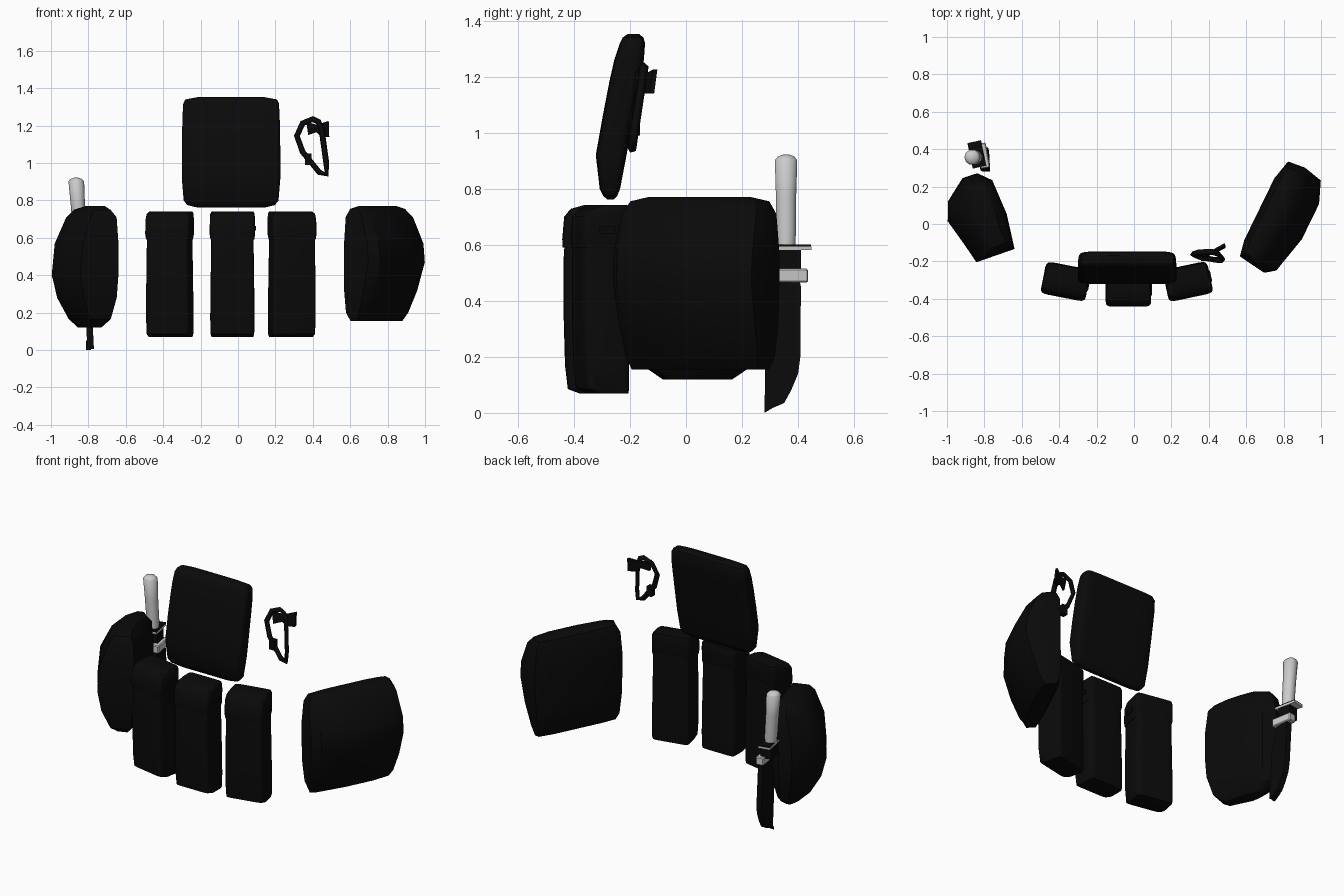
import bpy, bmesh, math
from mathutils import Vector, Matrix

if "Cube" in bpy.data.objects:
    bpy.data.objects.remove(bpy.data.objects["Cube"])


def material(name, value):
    m = bpy.data.materials.new(name)
    m.diffuse_color = (value, value, value, 1)
    m.use_nodes = True
    m.node_tree.nodes["Principled BSDF"].inputs["Base Color"].default_value = m.diffuse_color
    return m


BLACK = material("black fabric", 0.003)
GREY = material("light grey metal", 0.6)


def finish(name, bm, mat, angle=35):
    bmesh.ops.recalc_face_normals(bm, faces=bm.faces)
    me = bpy.data.meshes.new(name)
    bm.to_mesh(me)
    bm.free()
    me.materials.append(mat)
    ob = bpy.data.objects.new(name, me)
    bpy.context.collection.objects.link(ob)
    bpy.context.view_layer.objects.active = ob
    ob.select_set(True)
    bpy.ops.object.shade_smooth_by_angle(angle=math.radians(angle))
    ob.select_set(False)
    return ob


def rounded(n=24, power=0.3):
    """Rounded square outline: u in -1..1, v in 0..1"""
    pts = []
    for i in range(n):
        t = 2 * math.pi * (i + 0.5) / n
        c, s = math.cos(t), math.sin(t)
        u = math.copysign(abs(c) ** power, c)
        v = math.copysign(abs(s) ** power, s)
        pts.append((u, 0.5 + 0.5 * v))
    return pts


def loft(name, outline, levels, centre, degrees, flip=1, mat=BLACK):
    """Stack outlines at levels (z, half length, v start, v end)"""
    a = math.radians(degrees)
    ud = Vector((math.cos(a), math.sin(a), 0))
    vd = Vector((-math.sin(a), math.cos(a), 0)) * flip
    bm = bmesh.new()
    rings = []
    for z, half, v0, v1 in levels:
        base = Vector((centre[0], centre[1], z))
        rings.append([bm.verts.new(base + ud * u * half + vd * (v0 + (v1 - v0) * v))
                      for u, v in outline])
    n = len(outline)
    for r, s in zip(rings, rings[1:]):
        for i in range(n):
            j = (i + 1) % n
            bm.faces.new((r[i], r[j], s[j], s[i]))
    bm.faces.new(rings[0])
    bm.faces.new(rings[-1])
    return finish(name, bm, mat)


def box(name, centre, size, degrees=0, mat=BLACK, bevel=0.0):
    bm = bmesh.new()
    m = (Matrix.Translation(centre) @ Matrix.Rotation(math.radians(degrees), 4, 'Z')
         @ Matrix.Diagonal((*size, 1)))
    bmesh.ops.create_cube(bm, size=1, matrix=m)
    if bevel:
        bmesh.ops.bevel(bm, geom=bm.edges[:], offset=bevel, segments=1, affect='EDGES')
    return finish(name, bm, mat)


def plate(name, points, offset, mat=BLACK):
    """Solid between a polygon and its shifted copy"""
    bm = bmesh.new()
    f = bm.faces.new([bm.verts.new(p) for p in points])
    ext = bmesh.ops.extrude_face_region(bm, geom=[f], use_keep_orig=True)
    vs = [g for g in ext['geom'] if isinstance(g, bmesh.types.BMVert)]
    bmesh.ops.translate(bm, verts=vs, vec=offset)
    return finish(name, bm, mat)


# Hip pouches, flat on the inside and bulging outwards
right_outline = [(.97, .11), (1, .45), (.92, .83), (.53, 1), (-.17, 1), (-.87, .82),
                 (-1, .63), (-.93, .07), (-.63, 0), (.6, .0)]
loft("right_hip_pouch", right_outline,
     [(.155, .265, -.09, .0), (.20, .28, -.115, .04), (.32, .293, -.125, .10),
      (.47, .30, -.125, .15), (.57, .30, -.125, .14), (.71, .288, -.115, .07),
      (.755, .265, -.095, .02), (.77, .20, -.07, -.01)],
     (.785, .03), 64, -1)

left_outline = [(.6, .89), (1, .53), (1, .27), (.75, .06), (-.08, 0), (-.9, .06),
                (-.92, .75), (-.46, .85), (.17, 1)]
loft("left_hip_pouch", left_outline,
     [(.12, .13, -.06, .02), (.165, .195, -.10, .07), (.28, .228, -.13, .14),
      (.40, .235, -.14, .172), (.57, .233, -.14, .155), (.71, .215, -.13, .085),
      (.75, .185, -.10, .04), (.77, .11, -.085, -.02)],
     (-.82, .03), 108, 1)

# Three magazine pouches with closing flaps
square = rounded(20, 0.22)
for label, cx, cy, deg in (("left", -.365, -.305, -11), ("middle", -.03, -.352, 0),
                           ("right", .288, -.305, 12)):
    loft(label + "_magazine_pouch", square,
         [(.07, .112, -.03, .083), (.085, .117, -.07, .085), (.17, .119, -.08, .085),
          (.35, .117, -.085, .083), (.55, .114, -.085, .08), (.70, .112, -.075, .078),
          (.73, .108, -.05, .076)], (cx, cy), deg)
    loft(label + "_pouch_flap", square,
         [(.59, .117, -.088, .07), (.62, .122, -.09, .08), (.70, .121, -.083, .082),
          (.728, .119, -.06, .082), (.742, .112, -.01, .078)], (cx, cy), deg)
    a = math.radians(deg)
    box(label + "_flap_tab", (cx + .12 * math.cos(a), cy + .12 * math.sin(a), .652),
        (.014, .06, .025), deg)

# Tilted chest panel
loft("chest_panel", rounded(28, 0.32),
     [(.762, .18, -.282, -.258), (.775, .235, -.296, -.245), (.80, .254, -.308, -.235),
      (.92, .264, -.322, -.212), (1.06, .264, -.297, -.188), (1.18, .262, -.274, -.165),
      (1.26, .26, -.256, -.150), (1.32, .256, -.236, -.146), (1.34, .245, -.225, -.152),
      (1.352, .18, -.208, -.168)], (-.037, 0), 0)


# Carabiner hoop and its tag
def tilt(x, z, off=0):
    return Vector((x, -.195 + (z - .93) * .15 + off, z))


hoop = [(.40, 1.235), (.345, 1.212), (.315, 1.145), (.345, 1.06), (.435, .95),
        (.473, .94), (.472, 1.0), (.447, 1.18), (.43, 1.22)]
cu = bpy.data.curves.new("carabiner_hoop", 'CURVE')
cu.dimensions = '3D'
cu.bevel_depth = 0.016
cu.bevel_resolution = 0
sp = cu.splines.new('POLY')
sp.points.add(len(hoop) - 1)
for p, (x, z) in zip(sp.points, hoop):
    p.co = (*tilt(x, z), 1)
sp.use_cyclic_u = True
cu.materials.append(BLACK)
carabiner = bpy.data.objects.new("carabiner_hoop", cu)
bpy.context.collection.objects.link(carabiner)
box("carabiner_sleeve", tilt(.375, 1.02), (.035, .035, .06))
tag = [(.365, 1.22), (.375, 1.15), (.42, 1.165), (.445, 1.14), (.488, 1.14),
       (.485, 1.225), (.42, 1.205)]
plate("carabiner_tag", [tilt(x, z, (x - .42) * .5) for x, z in tag], (0, .016, 0))

# Knife: blade sheath, collar, band, guard and round handle
blade = [(.28, .005), (.285, .3), (.325, .5), (.40, .5), (.41, .45), (.408, .2),
         (.40, .14), (.375, .08), (.35, .035)]
plate("knife_sheath", [(-.83 + (.5 - z) * .05, y, z) for y, z in blade], (.035, 0, 0))
plate("sheath_tip", [(-.812, .28, 0), (-.787, .28, 0), (-.787, .33, .03), (-.812, .33, .03)],
      (0, 0, .02))
box("sheath_collar", (-.838, .365, .545), (.07, .08, .08), 10)
box("sheath_band", (-.806, .365, .49), (.05, .135, .05), 10, GREY, .005)
box("knife_guard", (-.84, .372, .588), (.075, .14, .012), 12, GREY)
box("guard_cover", (-.84, .372, .597), (.073, .136, .006), 12)

bm = bmesh.new()
axis = Vector((-.022, 0, .33))
rings = []
for t, r in ((0, .034), (.15, .037), (.55, .038), (.94, .042), (.98, .030), (1.0, .010)):
    c = Vector((-.844, .357, .592)) + axis * t
    rings.append([bm.verts.new(c + Vector((r * math.cos(k * math.pi / 5),
                                           r * math.sin(k * math.pi / 5), 0)))
                  for k in range(10)])
for r, s in zip(rings, rings[1:]):
    for i in range(10):
        j = (i + 1) % 10
        bm.faces.new((r[i], r[j], s[j], s[i]))
bm.faces.new(rings[0])
bm.faces.new(rings[-1])
finish("knife_handle", bm, GREY, 45)
